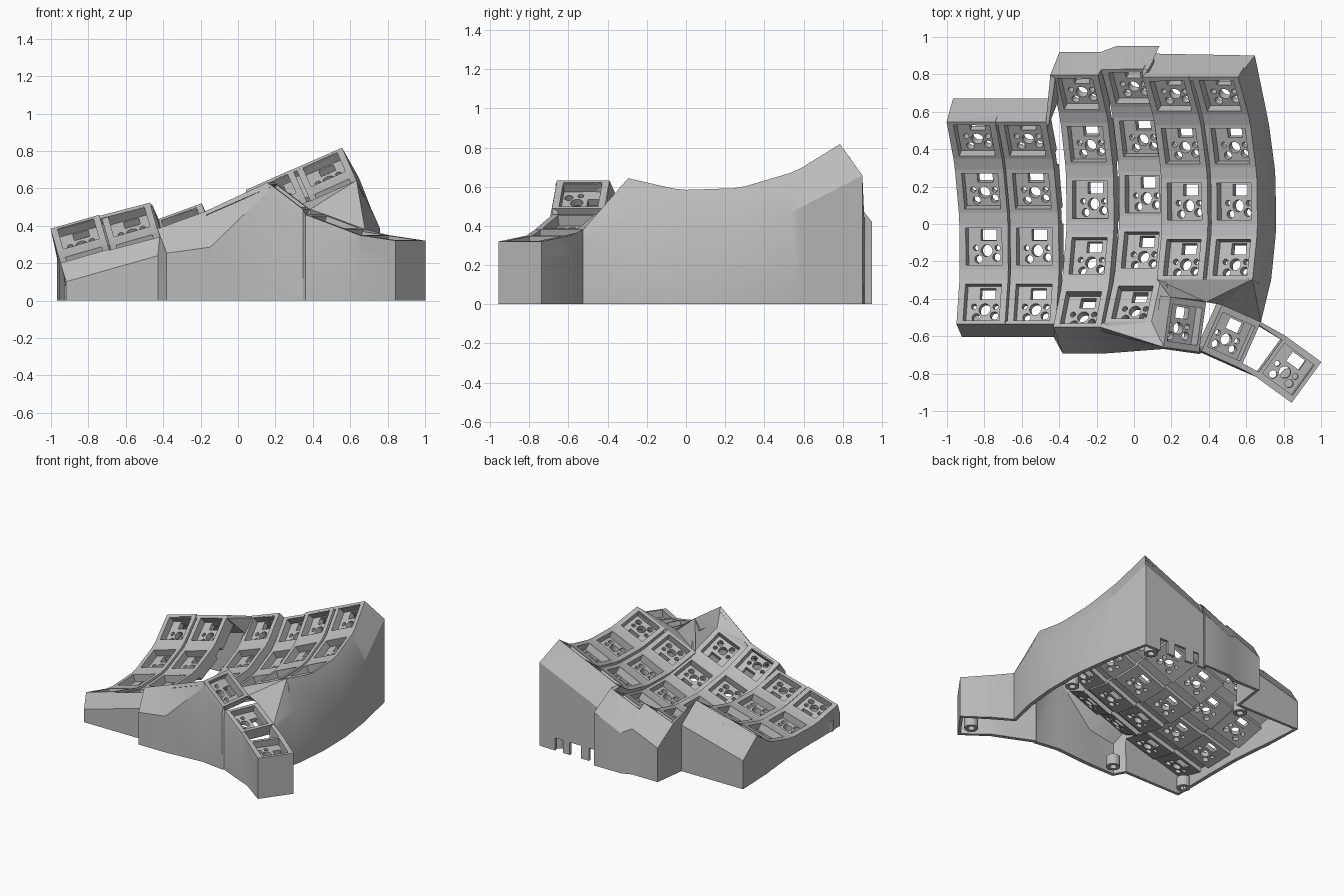
import bpy, bmesh
from math import radians
from mathutils import Matrix, Vector

if "Cube" in bpy.data.objects:
    bpy.data.objects.remove(bpy.data.objects["Cube"])

grey = bpy.data.materials.new("plain grey")
grey.use_nodes = True
grey.diffuse_color = (0.5, 0.5, 0.5, 1)
grey.node_tree.nodes["Principled BSDF"].inputs["Base Color"].default_value = (0.5, 0.5, 0.5, 1)

FINGER, THUMB = (0.135, 0.12), (0.12, 0.135)   # socket half width and half length
DEPTH, JOINT, RADIUS = 0.095, 0.065, 1.08       # socket and joint thickness, column curve


def add(name, mesh):
    ob = bpy.data.objects.new(name, mesh)
    bpy.context.collection.objects.link(ob)
    if not mesh.materials:
        mesh.materials.append(grey)
    return ob


def from_bm(name, bm):
    mesh = bpy.data.meshes.new(name)
    bm.to_mesh(mesh)
    bm.free()
    return add(name, mesh)


def box(bm, lo, hi):
    lo, hi = Vector(lo), Vector(hi)
    size = Matrix.Diagonal((*(hi - lo), 1))
    bmesh.ops.create_cube(bm, size=1, matrix=Matrix.Translation((lo + hi) / 2) @ size)


def rod(bm, x, y, r, z0, z1, n=16):
    bmesh.ops.create_cone(bm, cap_ends=True, segments=n, radius1=r, radius2=r, depth=z1 - z0,
                          matrix=Matrix.Translation((x, y, (z0 + z1) / 2)))


def carve(ob, cutters):
    """Subtract the cutters, keep the result and drop the cutters."""
    for c in cutters:
        c.hide_render = True
        m = ob.modifiers.new("cut", 'BOOLEAN')
        m.object, m.operation, m.solver = c, 'DIFFERENCE', 'EXACT'
    dg = bpy.context.evaluated_depsgraph_get()
    mesh = bpy.data.meshes.new_from_object(ob.evaluated_get(dg))
    ob.modifiers.clear()
    ob.data = mesh
    for c in cutters:
        bpy.data.objects.remove(c)


def socket_mesh(hw, hl):
    """Key socket: block, square pocket, and switch holes through its floor."""
    bm = bmesh.new()
    box(bm, (-hw, -hl, -DEPTH), (hw, hl, 0))
    socket = from_bm("key_socket", bm)
    bm = bmesh.new()
    box(bm, (-0.1, -0.1, -0.055), (0.1, 0.1, 0.05))
    pocket = from_bm("pocket_cutter", bm)
    bm = bmesh.new()
    box(bm, (-0.03, 0.03, -0.2), (0.055, 0.09, -0.04))
    for x, y, r in ((0, -0.025, 0.032), (-0.06, -0.01, 0.015), (0.06, -0.01, 0.015),
                    (-0.045, -0.07, 0.022), (0.055, -0.06, 0.022)):
        rod(bm, x, y, r, -0.2, -0.04)
    carve(socket, [pocket, from_bm("hole_cutter", bm)])
    mesh = socket.data
    bpy.data.objects.remove(socket)
    return mesh


def corner(m, sx, sy, z=0.0, half=FINGER):
    return m @ Vector((sx * half[0], sy * half[1], z))


def bridge(name, a, b, along_y, top=0.0, bottom=-JOINT):
    """Solid filling the gap between facing sides of two sockets."""
    bm = bmesh.new()
    for m, s in ((a, 1), (b, -1)):
        for t in (-1, 1):
            for z in (top, bottom):
                bm.verts.new(corner(m, t, s, z) if along_y else corner(m, s, t, z))
    bmesh.ops.convex_hull(bm, input=bm.verts)
    from_bm(name, bm)


# Curved finger columns: x, centre y, trough z, roll, front row, back row
layout = ((-0.803, -0.12, 0.18, 16, -1, 2), (-0.532, -0.12, 0.245, 16, -1, 2),
          (-0.235, 0.13, 0.238, 20, -2, 2), (0.045, 0.16, 0.295, 22, -2, 2),
          (0.27, 0.12, 0.418, 24, -1, 2), (0.535, 0.12, 0.533, 24, -1, 2))
finger_mesh = socket_mesh(*FINGER)
cols = []
for i, (x, y, z, roll, first, last) in enumerate(layout):
    base = (Matrix.Translation((x, y, z)) @ Matrix.Rotation(radians(-roll), 4, 'Y')
            @ Matrix.Rotation(radians(2), 4, 'X'))
    col = {}
    for r in range(first, last + 1):
        col[r] = (base @ Matrix.Translation((0, 0, RADIUS)) @ Matrix.Rotation(radians(16 * r), 4, 'X')
                  @ Matrix.Translation((0, 0, -RADIUS)))
        add(f"finger_socket_{i}_{r - first}", finger_mesh).matrix_world = col[r]
        if r > first:
            bridge(f"column_joint_{i}_{r - first}", col[r - 1], col[r], True)
    cols.append(col)

# Sunken webs between neighbouring columns
for i in (0, 3, 4):
    for r in range(-1, 3):
        bridge(f"column_web_{i}_{r + 1}", cols[i][r], cols[i + 1][r], False, -0.04, -DEPTH + 0.005)

# Thumb cluster
thumb_mesh = socket_mesh(*THUMB)
thumbs = []
for i, (x, y, z, yaw, tilt) in enumerate(((0.272, -0.538, 0.56, -8, 37), (0.52, -0.602, 0.42, -24, 19),
                                          (0.826, -0.777, 0.335, -36, 7))):
    m = (Matrix.Translation((x, y, z)) @ Matrix.Rotation(radians(yaw), 4, 'Z')
         @ Matrix.Rotation(radians(tilt), 4, 'Y'))
    add(f"thumb_socket_{i}", thumb_mesh).matrix_world = m
    thumbs.append(m)


def tc(i, sx, sy):
    return corner(thumbs[i], sx, sy, half=THUMB)


# Sloped panels joining the fingers to the thumb cluster
c2, c3, c4, c5 = cols[2:]
k1l, k1r, valley, k2l, k2r = tc(0, -1, -1), tc(0, -1, 1), tc(0, 1, 1), tc(1, -1, 1), tc(1, 1, 1)
f4l, f4r, f5l, f5r = corner(c4[-1], -1, -1), corner(c4[-1], 1, -1), corner(c5[-1], -1, -1), corner(c5[-1], 1, -1)
f2r, f3l, f3r, f3b = corner(c2[-2], 1, -1), corner(c3[-2], -1, -1), corner(c3[-2], 1, -1), corner(c3[-2], 1, 1)
bm = bmesh.new()
for tri in ((f2r, f3r, f3l), (f2r, k1l, f3r), (f3r, k1l, k1r), (f3r, k1r, f3b), (f3b, k1r, f4l),
            (f4l, k1r, valley), (f4l, valley, f4r), (f4r, valley, f5l), (f5l, valley, f5r),
            (f5r, valley, k2l), (f5r, k2l, k2r)):
    bm.faces.new([bm.verts.new(p) for p in tri])
bmesh.ops.remove_doubles(bm, verts=bm.verts, dist=0.0005)
panel = from_bm("thumb_panel", bm)
panel.modifiers.new("thickness", 'SOLIDIFY').thickness = 0.03

# Skirt wall: rim point plus knee offset at each station, anticlockwise
stations = []


def station(p, dx=0.0, dy=0.0, dz=-0.08):
    stations.append((p, p + Vector((dx, dy, dz))))


station(corner(cols[0][-1], -1, -1), 0.03, -0.07, -0.1)
station(corner(cols[1][-1], 1, -1), -0.01, -0.07, -0.1)
station(corner(c2[-2], -1, -1), 0.05, -0.14, -0.13)
station(f2r, 0.03, -0.14, -0.19)
for i in range(3):
    for s in (-1, 1):
        station(tc(i, s, -1), 0, -0.01 if i < 2 else 0, -0.05)
for i, s in ((2, 1), (2, -1), (1, 1)):
    station(tc(i, s, 1), 0, 0, -0.05)
for r in range(-1, 3):
    for s in (-1, 1):
        if (r, s) != (2, 1):
            station(corner(c5[r], 1, s), 0.1, 0, -0.2)
station(corner(c5[2], 1, 1), 0.09, 0.115, -0.16)
for i, s, dx in ((4, -1, 0.07), (3, 1, 0.06), (3, -1, 0.08), (2, 1, 0.02), (2, -1, 0.05), (1, 1, 0.04), (0, -1, 0.035)):
    station(corner(cols[i][2], s, 1), dx, 0.125, -0.16)
for r in (2, 1, 0, -1):
    for s in (1, -1):
        if (r, s) not in ((2, 1), (-1, -1)):
            station(corner(cols[0][r], -1, s), 0.01, 0, -0.07)

bm = bmesh.new()
rings = [[bm.verts.new(p) for p in (rim, knee, (knee.x, knee.y, 0))] for rim, knee in stations]
for a, b in zip(rings, rings[1:] + rings[:1]):
    for k in (0, 1):
        bm.faces.new((a[k], a[k + 1], b[k + 1], b[k]))
wall = from_bm("skirt_wall", bm)
shell = wall.modifiers.new("thickness", 'SOLIDIFY')
shell.thickness, shell.offset = 0.03, -1

# Cable openings along the foot of the back wall
bm = bmesh.new()
for x0, x1 in ((0.16, 0.21), (0.28, 0.38), (0.44, 0.51)):
    box(bm, (x0, 0.8, -0.05), (x1, 1.1, 0.1))
carve(wall, [from_bm("opening_cutter", bm)])
bpy.context.view_layer.objects.active = wall
wall.select_set(True)
bpy.ops.object.shade_smooth_by_angle(angle=radians(28))

# Screw bosses inside the foot of the wall
for i, (x, y) in enumerate(((0.83, -0.82), (-0.3, -0.59), (-0.88, -0.5), (0.66, 0.1), (0.53, 0.82), (-0.5, 0.58))):
    bm = bmesh.new()
    rod(bm, x, y, 0.05, 0, 0.08, 20)
    boss = from_bm(f"screw_boss_{i}", bm)
    bm = bmesh.new()
    rod(bm, x, y, 0.025, -0.05, 0.06, 20)
    carve(boss, [from_bm("screw_cutter", bm)])
